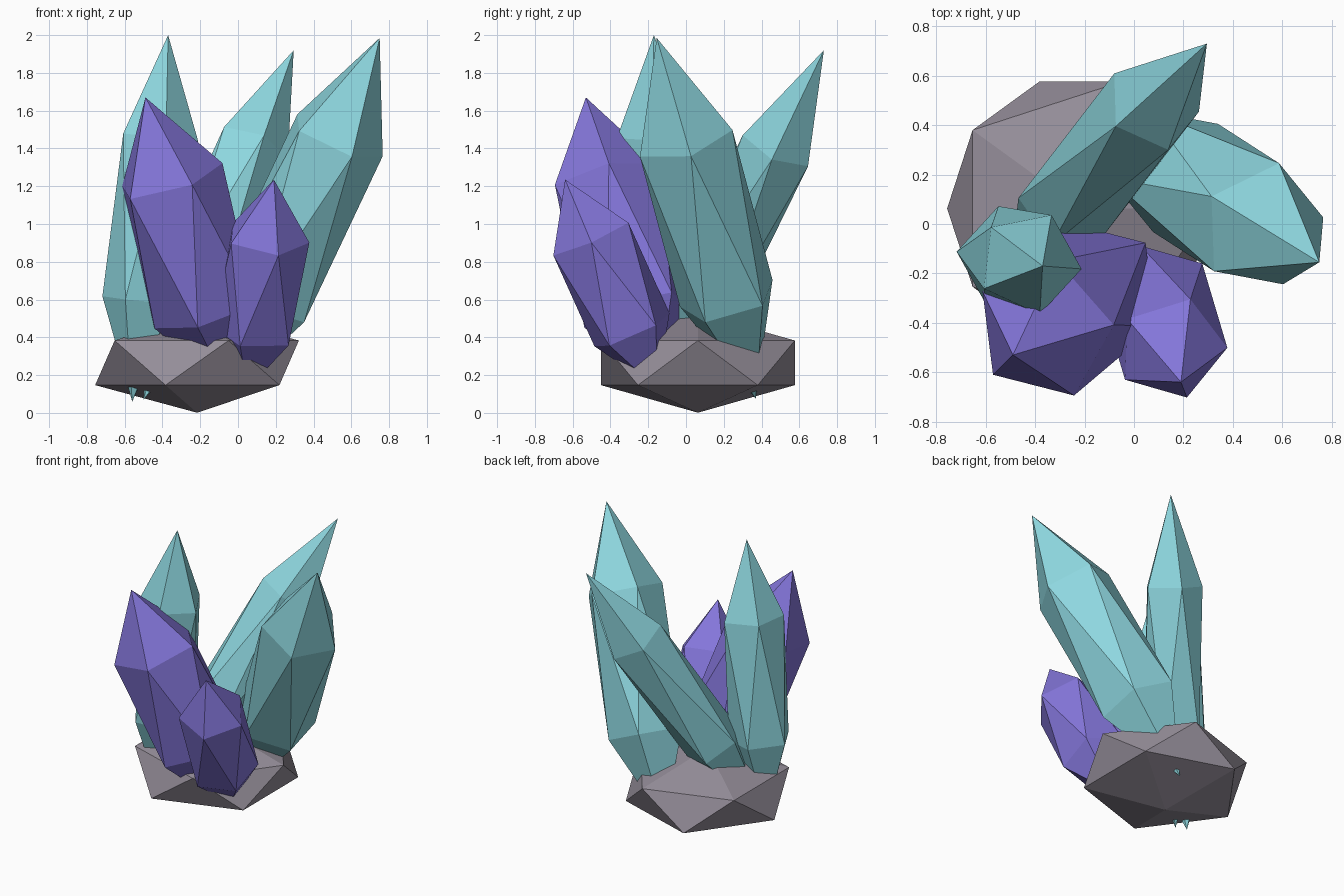
import bpy
from mathutils import Vector, Matrix

if "Cube" in bpy.data.objects:
    bpy.data.objects.remove(bpy.data.objects["Cube"])


def material(name, rgb):
    m = bpy.data.materials.new(name)
    m.diffuse_color = (*rgb, 1)
    m.use_nodes = True
    m.node_tree.nodes["Principled BSDF"].inputs["Base Color"].default_value = m.diffuse_color
    return m


cyan = material("cyan_crystal", (0.27, 0.68, 0.74))
purple = material("purple_crystal", (0.23, 0.18, 0.70))
stone = material("stone", (0.30, 0.27, 0.32))


def gem(name, matrix, mat):
    """A 20-sided icosahedron shaped by a matrix."""
    bpy.ops.mesh.primitive_ico_sphere_add(subdivisions=1, radius=1)
    ob = bpy.context.object
    ob.name = name
    ob.data.transform(matrix)
    ob.data.materials.append(mat)
    return ob


def crystal(name, apex, centre, corner, radius, mat):
    """Stretched gem: apex sets the axis, corner is one upper ring point."""
    apex, centre, corner = Vector(apex), Vector(centre), Vector(corner)
    half = apex - centre
    z = half.normalized()
    x = corner - centre
    x = (x - z * x.dot(z)).normalized()
    y = z.cross(x)
    m = Matrix((x * radius, y * radius, half)).transposed().to_4x4()
    gem(name, Matrix.Translation(centre) @ m, mat)


# Rock base
gem("rock_base", Matrix.Translation((-0.217, 0.063, 0.265))
    @ Matrix.Diagonal((0.603, 0.603, 0.264, 1)), stone)

# Tall cyan crystals
crystal("left_crystal", (-0.37, -0.17, 2.0), (-0.465, -0.147, 1.03),
        (-0.23, -0.18, 1.46), 0.238, cyan)
crystal("right_crystal", (0.75, -0.155, 1.985), (0.332, 0.107, 1.03),
        (0.755, 0.02, 1.38), 0.30, cyan)
crystal("back_crystal", (0.295, 0.73, 1.92), (-0.1025, 0.28, 0.995),
        (0.28, 0.45, 1.33), 0.225, cyan)

# Front purple crystals
crystal("large_front_crystal", (-0.49, -0.53, 1.67), (-0.262, -0.343, 0.885),
        (-0.05, -0.40, 1.30), 0.33, purple)
crystal("small_front_crystal", (0.19, -0.64, 1.235), (0.12, -0.395, 0.68),
        (0.37, -0.50, 0.90), 0.255, purple)
